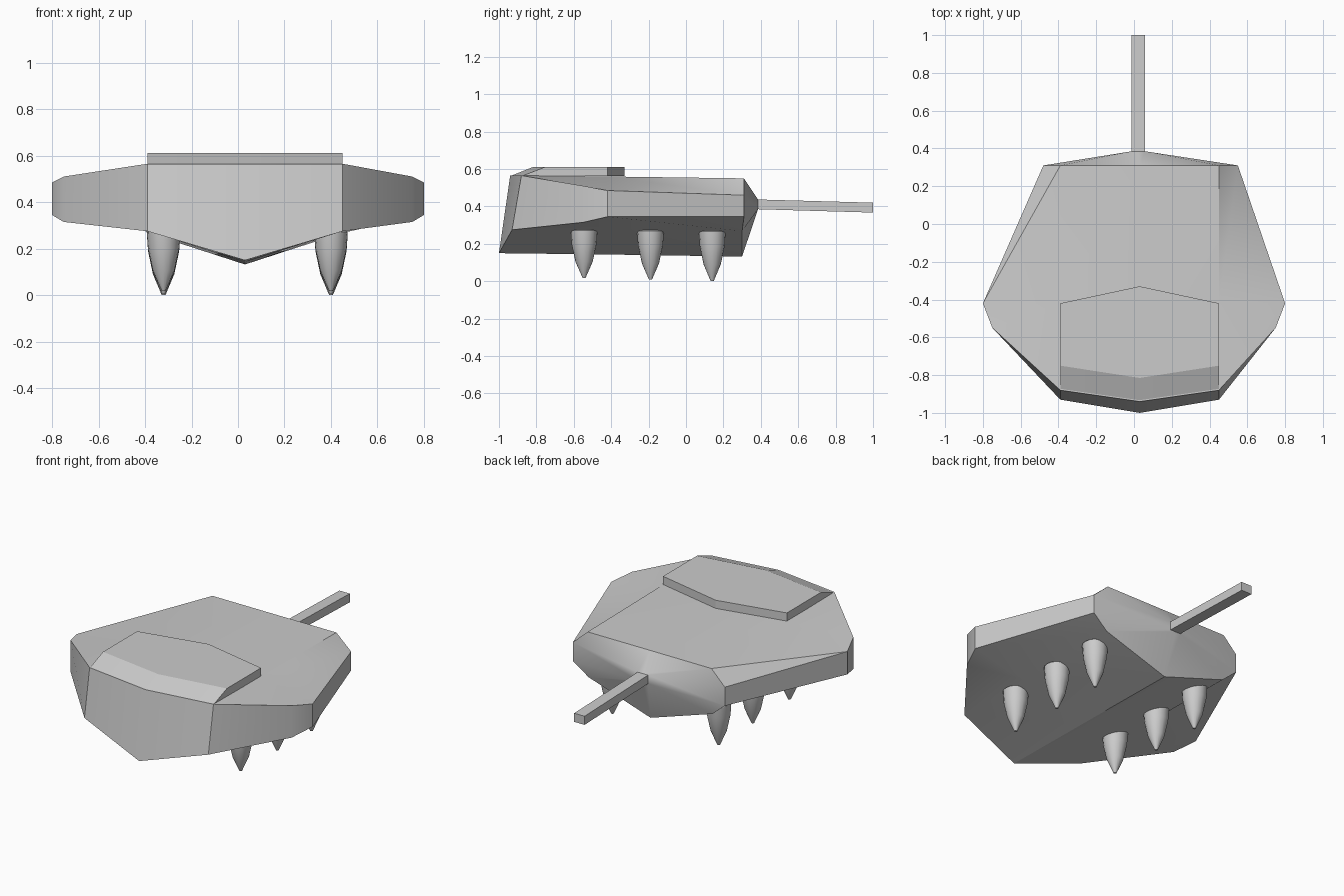
import bpy, bmesh, math

if "Cube" in bpy.data.objects:
    bpy.data.objects.remove(bpy.data.objects["Cube"])

CX = 0.03  # centre line of the shell plating


def finish(name, bm, angle=32):
    bmesh.ops.remove_doubles(bm, verts=bm.verts, dist=0.0005)
    bmesh.ops.recalc_face_normals(bm, faces=bm.faces)
    me = bpy.data.meshes.new(name)
    bm.to_mesh(me)
    bm.free()
    ob = bpy.data.objects.new(name, me)
    bpy.context.collection.objects.link(ob)
    bpy.ops.object.select_all(action='DESELECT')
    ob.select_set(True)
    bpy.context.view_layer.objects.active = ob
    bpy.ops.object.shade_smooth_by_angle(angle=math.radians(angle))
    return ob


def loft(bm, rings):
    rows = [[bm.verts.new(p) for p in r] for r in rings]
    for a, b in zip(rows, rows[1:]):
        n = len(a)
        for i in range(n):
            j = (i + 1) % n
            bm.faces.new((a[i], a[j], b[j], b[i]))
    return rows


def section(top, side_l, side_r, side_y, side_z, bottom, hw=0.42, cx=CX):
    """Ten-point hull ring; top/bottom = (y edge, y centre, z edge, z centre)."""
    ty, tcy, tz, tcz = top
    by, bcy, bz, bcz = bottom
    hi, lo = side_z
    return [(cx - hw, ty, tz), (cx, tcy, tcz), (cx + hw, ty, tz),
            (side_r, side_y, hi), (side_r, side_y, lo),
            (cx + hw, by, bz), (cx, bcy, bcz), (cx - hw, by, bz),
            (side_l, side_y, lo), (side_l, side_y, hi)]


# Shell: front face, widest section, rear section
bm = bmesh.new()
rings = [
    section((-.88, -.94, .565, .565), -.75, .75, -.55, (.51, .315), (-.93, -1, .275, .15)),
    section((-.42, -.42, .56, .56), -.80, .80, -.42, (.485, .345), (-.42, -.42, .275, .143)),
    section((.31, .31, .55, .55), -.48, .55, .31, (.46, .345), (.30, .30, .268, .132)),
    # tail root and tail tip
    section((.385,) * 2 + (.437,) * 2, -.012, .058, .385, (.437, .385), (.385,) * 2 + (.385,) * 2, .035, .023),
    section((1, 1, .42, .42), -.012, .058, 1, (.42, .367), (1, 1, .367, .367), .035, .023),
]
rows = loft(bm, rings)
f, mid, rear, tip = rows[0], rows[1], rows[2], rows[4]
for q in ((9, 0, 7, 8), (0, 1, 6, 7), (1, 2, 5, 6), (2, 3, 4, 5)):
    bm.faces.new([f[i] for i in q])
    bm.faces.new([tip[i] for i in q])
# diagonal creases on the two sloping shoulders
bmesh.ops.connect_vert_pair(bm, verts=[mid[2], rear[3]])
bmesh.ops.connect_vert_pair(bm, verts=[mid[9], rear[0]])
finish("shell_and_tail", bm)

# Raised plate on top with a sloped front
bm = bmesh.new()


def plate_ring(front, front_c, z):
    return [(CX - .42, front, z), (CX, front_c, z), (CX + .42, front, z),
            (CX + .42, -.42, z), (CX, -.33, z), (CX - .42, -.42, z)]


p = loft(bm, [plate_ring(-.88, -.94, .562), plate_ring(-.75, -.815, .612)])
bm.faces.new(p[0])
bm.faces.new(p[1])
finish("top_plate", bm, 15)

# Six tapered legs
PROFILE = [(.055, .278), (.072, .265), (.067, .19), (.046, .09), (.013, .012), (.008, 0.0)]
SIDES = 16
for side, x in (("left", -.32), ("right", .40)):
    for k, (y, dz) in enumerate(((-.545, .018), (-.19, .008), (.14, 0.0))):
        bm = bmesh.new()
        r = loft(bm, [[(x + rad * math.cos(2 * math.pi * i / SIDES),
                        y + rad * math.sin(2 * math.pi * i / SIDES),
                        z + dz * (1 - z / .4)) for i in range(SIDES)]
                      for rad, z in PROFILE])
        bm.faces.new(r[0])
        bm.faces.new(r[-1])
        finish(f"{side}_leg_{k + 1}", bm, 40)
